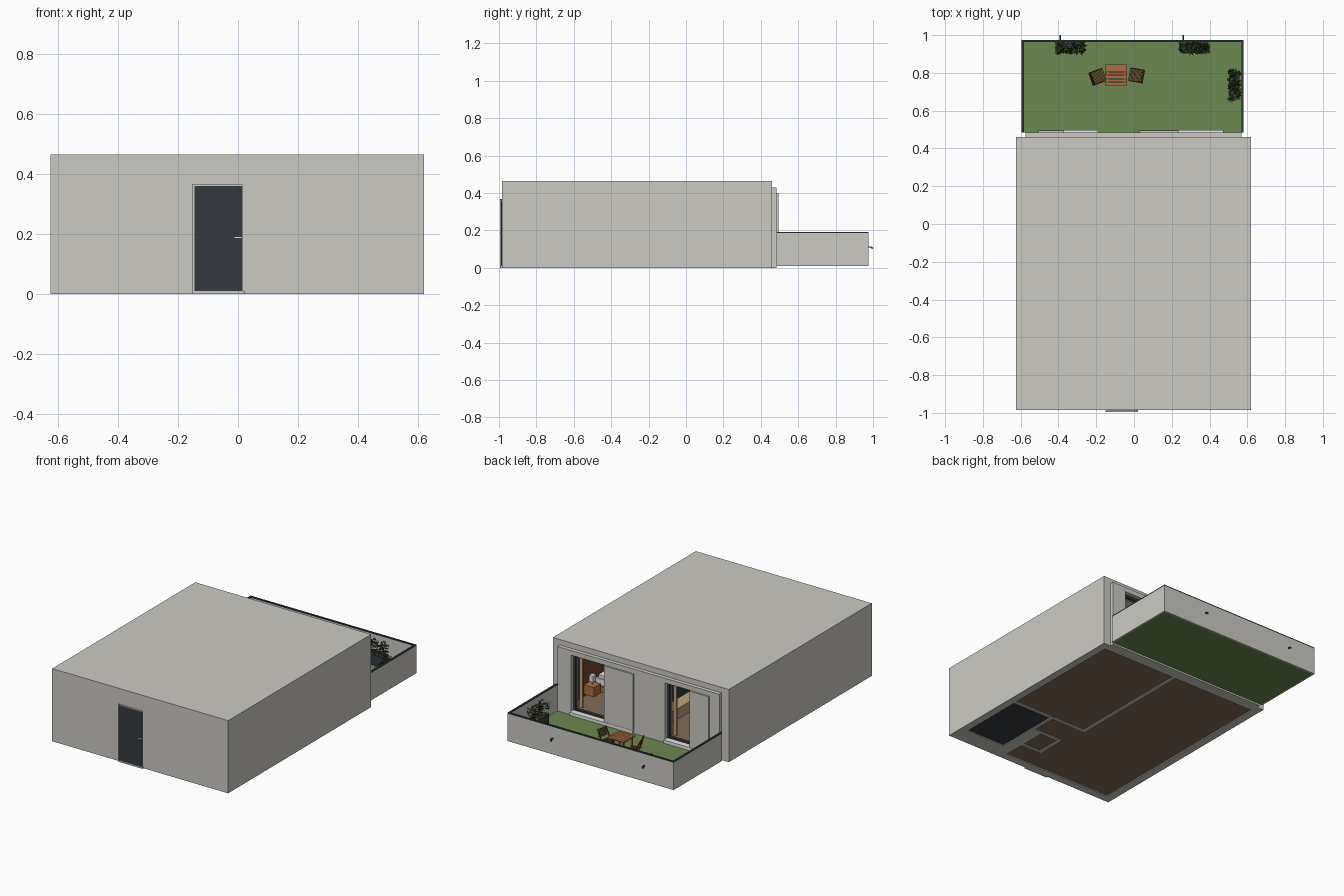
import bpy, bmesh, math, random
from mathutils import Matrix, Vector, Euler

random.seed(4)
cube = bpy.data.objects.get("Cube")
if cube:
    bpy.data.objects.remove(cube, do_unlink=True)


def material(name, red, green, blue):
    mat = bpy.data.materials.new(name)
    mat.use_nodes = True
    colour = (red, green, blue, 1)
    mat.diffuse_color = colour
    mat.node_tree.nodes["Principled BSDF"].inputs["Base Color"].default_value = colour
    return mat


plaster = material("pale plaster", .6, .59, .55)
charcoal = material("charcoal", .035, .042, .05)
grass = material("grass green", .15, .25, .08)
flooring = material("floor brown", .22, .15, .1)
wood = material("orange wood", .4, .15, .06)
dark_wood = material("dark wood", .16, .06, .025)
leaf_dark = material("dark leaf", .03, .05, .015)
leaf_light = material("light leaf", .1, .15, .03)
white = material("white", .8, .8, .78)
tan = material("tan", .5, .36, .2)


def finish(name, bm, *mats):
    mesh = bpy.data.meshes.new(name)
    bm.to_mesh(mesh)
    bm.free()
    for mat in mats:
        mesh.materials.append(mat)
    obj = bpy.data.objects.new(name, mesh)
    bpy.context.scene.collection.objects.link(obj)
    return obj


def add_block(bm, centre, size, tilt=(0, 0, 0)):
    turn = Euler(tilt).to_matrix().to_4x4()
    matrix = Matrix.Translation(centre) @ turn @ Matrix.Diagonal((*size, 1))
    bmesh.ops.create_cube(bm, size=1, matrix=matrix)


def boxes(name, mat, *spans):
    """One object from boxes, each given as x range, y range, z range."""
    bm = bmesh.new()
    for span in spans:
        centre = [(low + high) / 2 for low, high in span]
        size = [abs(high - low) for low, high in span]
        add_block(bm, centre, size)
    return finish(name, bm, mat)


# Main dimensions
RIGHT, LEFT = -.625, .62
FRONT, BACK, STEP = -.985, .46, .485
CEILING, TOP = .43, .465
THICK = .05
IN_RIGHT, IN_LEFT, IN_FRONT = RIGHT + THICK, LEFT - THICK, FRONT + THICK
IN_BACK = BACK - THICK
FULL = (0, CEILING)
HALL = -.42                      # front end of the bedroom
PART = (.02, .04)                # wall between living room and bedroom

# Shell
boxes("roof", plaster, ((RIGHT, LEFT), (FRONT, BACK), (CEILING, TOP)))
boxes("side_walls", plaster,
      ((RIGHT, IN_RIGHT), (FRONT, BACK), FULL),
      ((IN_LEFT, LEFT), (FRONT, BACK), FULL))
boxes("front_wall", plaster, ((IN_RIGHT, IN_LEFT), (FRONT, IN_FRONT), FULL))

# Back wall with two openings, each given as outer edge, jamb, inner edge
SILL, HEAD = .04, .4
windows = {"bedroom": (.235, .475, .03), "living": (-.37, -.19, -.505)}
wall_y = (IN_BACK, STEP)
boxes("back_wall", plaster,
      ((IN_RIGHT, windows["living"][0]), wall_y, FULL),
      ((windows["living"][1], windows["bedroom"][0]), wall_y, FULL),
      ((windows["bedroom"][1], IN_LEFT), wall_y, FULL),
      *[((a, b), wall_y, (HEAD, CEILING)) for a, b, c in windows.values()],
      *[((a, b), wall_y, (0, SILL / 2)) for a, b, c in windows.values()])

for room, (jamb, outer, shut) in windows.items():
    frame_y = (BACK - .02, BACK)
    boxes(room + "_shutter", plaster, ((shut, jamb), (STEP, STEP + .01), (SILL, HEAD)))
    boxes(room + "_sill", white, ((shut, outer), (BACK, STEP + .012), (SILL / 2, SILL)))
    boxes(room + "_window_frame", charcoal,
          ((outer - .015, outer), frame_y, (SILL, HEAD)),
          ((jamb, jamb + .015), frame_y, (SILL, HEAD)),
          ((jamb, outer), frame_y, (HEAD - .015, HEAD)),
          ((jamb, outer), frame_y, (SILL / 2, SILL + .01)))
    boxes(room + "_curtain", tan,
          ((outer - .03, outer - .01), (IN_BACK - .01, IN_BACK), (SILL, HEAD)))

# Inner walls and floors
boxes("inner_walls", plaster,
      (PART, (HALL, IN_BACK), FULL),
      ((PART[0], IN_LEFT), (HALL - .02, HALL), FULL),
      ((.21, .29), (IN_FRONT, -.6), FULL),
      ((.27, .29), (-.6, HALL), FULL),
      ((.29, IN_LEFT), (IN_FRONT, -.87), FULL),
      ((.06, .08), (-.8, -.6), FULL),
      ((.06, .21), (-.62, -.6), FULL),
      ((.06, .21), (-.8, -.78), FULL))
boxes("wood_floor", flooring, ((IN_RIGHT, IN_LEFT), (HALL, IN_BACK), (.006, .014)),
      ((IN_RIGHT, .27), (IN_FRONT, HALL), (.006, .014)))
boxes("bathroom_floor", charcoal, ((.29, IN_LEFT), (-.87, HALL), (.006, .014)))

# Entrance
DOOR = (-.145, .015)
boxes("front_door", charcoal, (DOOR, (FRONT - .005, FRONT), (.01, .36)))
boxes("door_frame", plaster,
      ((DOOR[0] - .006, DOOR[0]), (FRONT - .01, FRONT), (0, .367)),
      ((DOOR[0], DOOR[1]), (FRONT - .006, FRONT), (.36, .365)),
      ((DOOR[0], DOOR[1] + .006), (FRONT - .01, FRONT), (0, .01)))
boxes("door_handle", white, ((-.012, .012), (FRONT - .01, FRONT - .007), (.187, .191)),
      ((.008, .012), (FRONT - .008, FRONT), (.187, .191)))

# Balcony
B_RIGHT, B_LEFT, B_BACK = -.595, .58, .975
RIM = .01
GROUND, RAIL = .018, .185


def parapet(name, mat, z_range, inset):
    boxes(name, mat,
          ((B_RIGHT, B_RIGHT + inset), (STEP, B_BACK), z_range),
          ((B_LEFT - inset, B_LEFT), (STEP, B_BACK), z_range),
          ((B_RIGHT + inset, B_LEFT - inset), (B_BACK - inset, B_BACK), z_range))


parapet("balcony_wall", plaster, (.01, RAIL), RIM)
parapet("balcony_rail", charcoal, (RAIL, RAIL + .007), RIM + .002)
boxes("balcony_lawn", grass,
      ((B_RIGHT + RIM, B_LEFT - RIM), (STEP, B_BACK - RIM), (.011, GROUND)))

# Slatted table
bm = bmesh.new()
for i in range(6):
    add_block(bm, (0, (i - 2.5) * .019, .127), (.118, .017, .006))
for side in (-1, 1):
    add_block(bm, (side * .045, 0, .12), (.008, .1, .008))
    for end in (-1, 1):
        add_block(bm, (side * .045, end * .045, .06), (.008, .008, .12))
table = finish("balcony_table", bm, wood)
table.location = (-.095, .788, GROUND)


# Folding chair, facing local +x
def chair(name, location, turn):
    bm = bmesh.new()
    for i in range(5):
        add_block(bm, ((i - 2) * .013, 0, .075), (.01, .066, .005))
    for i in range(4):
        add_block(bm, (-.036 - i * .003, 0, .1 + i * .013), (.004, .066, .01), (0, -.2, 0))
    for side in (-.034, .034):
        add_block(bm, (-.01, side, .074), (.006, .005, .165), (0, -.45, 0))
        add_block(bm, (0, side, .037), (.006, .005, .09), (0, .6, 0))
    obj = finish(name, bm, dark_wood)
    obj.location = (*location, GROUND)
    obj.rotation_euler.z = math.radians(turn)


chair("right_chair", (-.185, .782), 20)
chair("left_chair", (.005, .788), 170)


# Planter box filled with random leaves
def planter(name, x, y, width, depth):
    boxes(name + "_box", charcoal, ((x - width / 2, x + width / 2),
          (y - depth / 2, y + depth / 2), (GROUND, .085)))
    bm = bmesh.new()
    for _ in range(170):
        spot = Vector((x + random.uniform(-.55, .55) * width,
                       y + random.uniform(-.55, .55) * depth,
                       random.uniform(.08, .16)))
        spin = Euler([random.uniform(-1, 1) for _ in "xy"] + [random.uniform(0, 6)])
        outline = ((-.015, 0, 0), (0, -.005, .002), (.015, 0, 0), (0, .005, .002))
        corners = [Vector(point) for point in outline]
        for corner in corners:
            corner.rotate(spin)
        points = [spot + corner for corner in corners]
        for point in points:
            point.y = min(point.y, B_BACK - RIM)
            point.x = min(point.x, B_LEFT - RIM)
        face = bm.faces.new([bm.verts.new(point) for point in points])
        face.material_index = int(random.random() < .35)
    finish(name + "_leaves", bm, leaf_dark, leaf_light)


planter("right_planter", -.335, .933, .145, .055)
planter("left_planter", .32, .933, .145, .055)
planter("side_planter", .532, .735, .055, .145)

# Leaf tips poking through the parapet
bm = bmesh.new()
for x in (-.39, .26):
    add_block(bm, (x, .983, .112), (.008, .016, .006))
    add_block(bm, (x, .995, .106), (.008, .009, .008), (-.5, 0, 0))
finish("stray_leaves", bm, leaf_dark)

# Bedroom
boxes("bedroom_panel", dark_wood, ((IN_LEFT - .008, IN_LEFT), (HALL, IN_BACK), (.014, CEILING)))
boxes("bed_base", wood, ((.2, .56), (-.22, .12), (.014, .05)))
boxes("mattress", white, ((.2, .56), (-.21, .11), (.05, .09)),
      ((.49, .55), (-.19, -.06), (.09, .11)), ((.49, .55), (-.04, .1), (.09, .11)))
boxes("nightstand", wood, ((.49, .56), (.16, .23), (.03, .09)))
boxes("table_lamp", white, ((.51, .54), (.18, .21), (.11, .15)),
      ((.522, .528), (.192, .198), (.09, .11)))

# Living room
boxes("wall_cabinet", charcoal, ((-.03, PART[0]), (-.1, .25), (.12, .38)))
boxes("sideboard", tan, ((-.06, PART[0]), (-.1, .25), (.014, .08)))
boxes("sofa", charcoal, ((-.45, -.2), (-.1, 0), (.014, .08)),
      ((-.45, -.2), (-.12, -.1), (.014, .14)))
